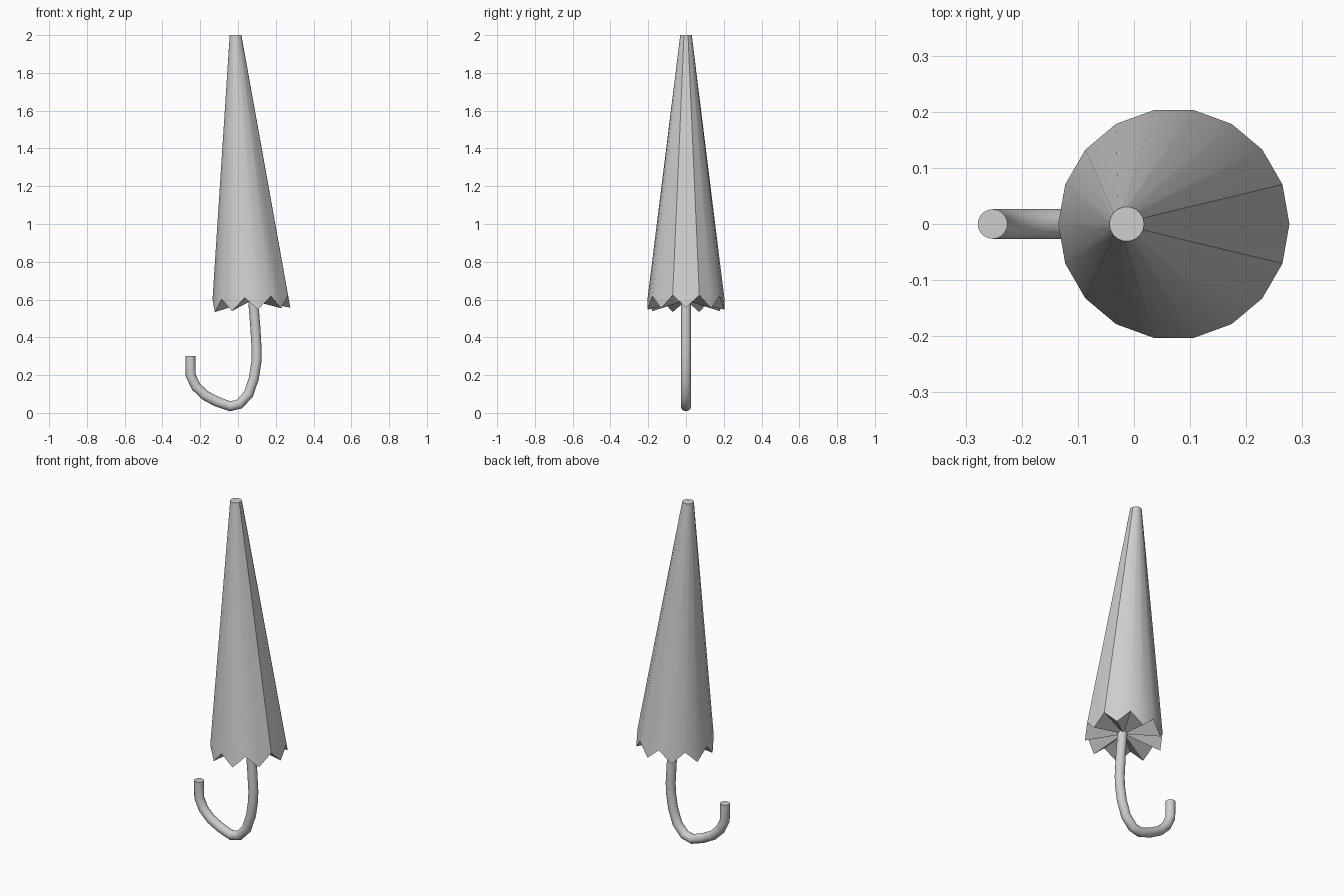
import bpy, bmesh, math
from mathutils import Vector

cube = bpy.data.objects.get("Cube")
if cube:
    bpy.data.objects.remove(cube, do_unlink=True)

GREY = (0.62, 0.62, 0.62, 1.0)
mat = bpy.data.materials.new("light grey")
mat.use_nodes = True
mat.diffuse_color = GREY
mat.node_tree.nodes["Principled BSDF"].inputs["Base Color"].default_value = GREY


def finish(bm, name):
    """Turn a bmesh into a smooth-shaded object with sharp rims."""
    bmesh.ops.recalc_face_normals(bm, faces=bm.faces)
    mesh = bpy.data.meshes.new(name)
    bm.to_mesh(mesh)
    bm.free()
    mesh.materials.append(mat)
    obj = bpy.data.objects.new(name, mesh)
    bpy.context.collection.objects.link(obj)
    bpy.ops.object.select_all(action='DESELECT')
    obj.select_set(True)
    bpy.context.view_layer.objects.active = obj
    bpy.ops.object.shade_smooth_by_angle(angle=math.radians(35))
    return obj


def bridge(bm, a, b):
    n = len(a)
    for i in range(n):
        j = (i + 1) % n
        bm.faces.new((a[i], a[j], b[j], b[i]))


# Folded canopy: leaning cone with nine points along its lower rim
SIDES = 18
TOP_X, TOP_R, RIM_X, RIM_R = -0.013, 0.031, 0.071, 0.206
LEAN = 0.06
bm = bmesh.new()
top, rim = [], []
for i in range(SIDES):
    a = 2 * math.pi * i / SIDES
    c, s = math.cos(a), math.sin(a)
    top.append(bm.verts.new((TOP_X + TOP_R * c, TOP_R * s, 2.0)))
    z = (0.545 if i % 2 == 0 else 0.612) + LEAN * RIM_R * c
    rim.append(bm.verts.new((RIM_X + RIM_R * c, RIM_R * s, z)))
bridge(bm, rim, top)
bm.faces.new(top)
# Underside: a fan of folds meeting at the shaft
hub = bm.verts.new((RIM_X, 0, 0.595))
for i in range(SIDES):
    bm.faces.new((hub, rim[(i + 1) % SIDES], rim[i]))
finish(bm, "canopy")

# Hooked handle: round tube swept along a path in the xz plane
PATH = [(-0.252, 0.30), (-0.251, 0.20), (-0.223, 0.14), (-0.176, 0.094),
        (-0.113, 0.060), (-0.042, 0.035), (0.008, 0.047), (0.055, 0.098),
        (0.084, 0.183), (0.098, 0.275), (0.099, 0.33), (0.092, 0.45),
        (0.080, 0.60)]
TUBE_R, TUBE_SIDES = 0.0265, 20
pts = [Vector((x, 0, z)) for x, z in PATH]
side = Vector((0, 1, 0))
bm = bmesh.new()
rings = []
for k, p in enumerate(pts):
    before = (p - pts[k - 1]).normalized() if k else Vector((0, 0, -1))
    after = (pts[k + 1] - p).normalized() if k < len(pts) - 1 else before
    if k == 0:
        after = before
    tangent = (before + after).normalized()
    out = side.cross(tangent)
    rings.append([bm.verts.new(p + TUBE_R * (math.cos(t) * out + math.sin(t) * side))
                  for t in (2 * math.pi * i / TUBE_SIDES for i in range(TUBE_SIDES))])
for a, b in zip(rings, rings[1:]):
    bridge(bm, a, b)
bm.faces.new(rings[0])
bm.faces.new(rings[-1])
finish(bm, "handle")
